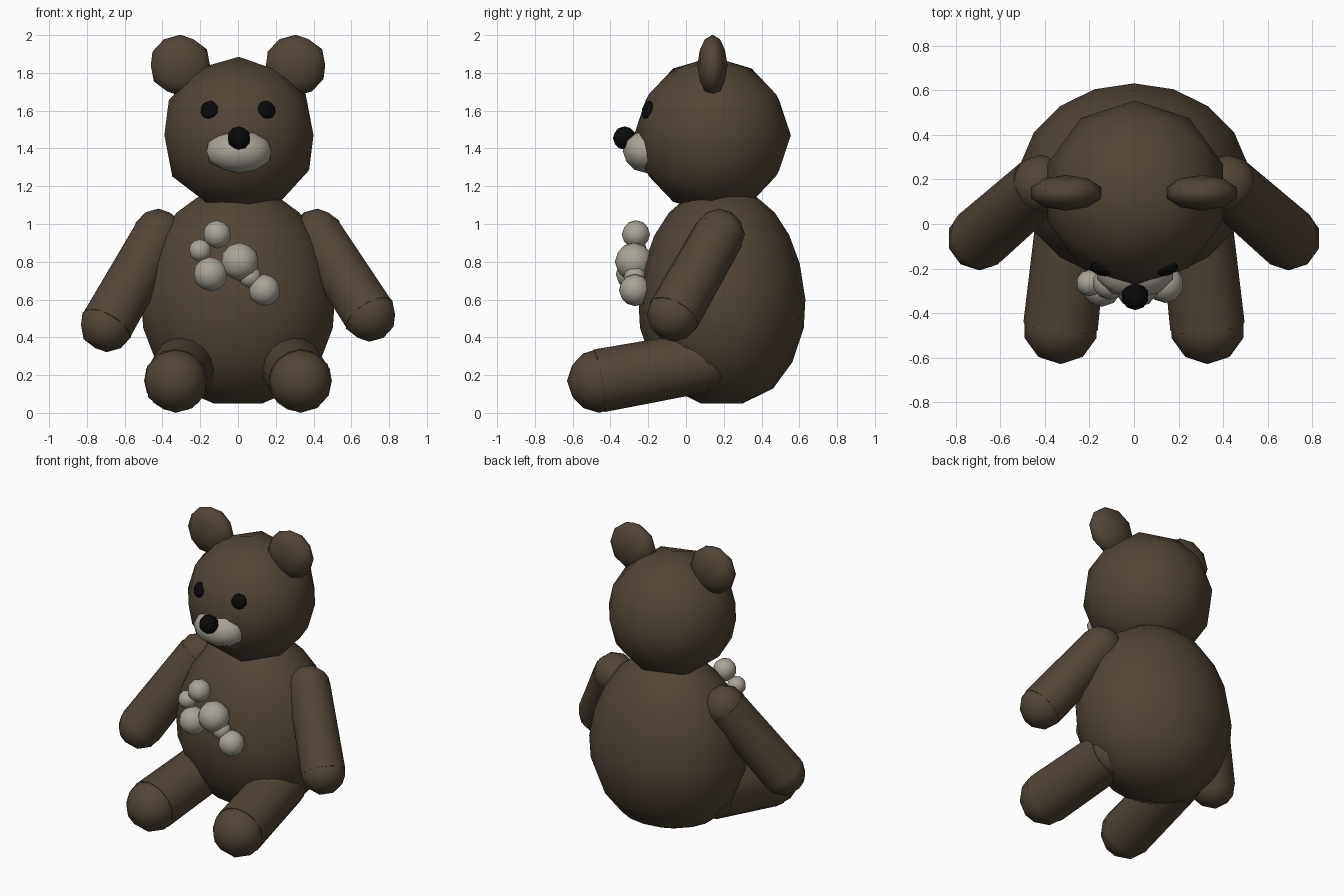
import bpy, bmesh, math
from mathutils import Vector, Matrix

cube = bpy.data.objects.get("Cube")
if cube:
    bpy.data.objects.remove(cube, do_unlink=True)


def material(name, rgb):
    m = bpy.data.materials.new(name)
    m.use_nodes = True
    m.diffuse_color = (*rgb, 1)
    bsdf = m.node_tree.nodes["Principled BSDF"]
    bsdf.inputs["Base Color"].default_value = (*rgb, 1)
    bsdf.inputs["Roughness"].default_value = 0.9
    return m


brown = material("brown_fur", (0.085, 0.06, 0.037))
cream = material("pale_grey_fur", (0.40, 0.37, 0.31))
black = material("black", (0.003, 0.003, 0.003))


def finish(name, bm, mat):
    bmesh.ops.recalc_face_normals(bm, faces=bm.faces)
    for f in bm.faces:
        f.smooth = True
    mesh = bpy.data.meshes.new(name)
    bm.to_mesh(mesh)
    bm.free()
    mesh.materials.append(mat)
    obj = bpy.data.objects.new(name, mesh)
    bpy.context.collection.objects.link(obj)
    return obj


def turn(direction):
    return Vector(direction).to_track_quat('Z', 'Y').to_matrix().to_4x4()


def ball(name, centre, radii, mat, detail=2, axis=(0, 0, 1)):
    bm = bmesh.new()
    place = Matrix.Translation(centre) @ turn(axis) @ Matrix.Diagonal((*radii, 1))
    bmesh.ops.create_icosphere(bm, subdivisions=detail, radius=1, matrix=place)
    return finish(name, bm, mat)


def limb(name, start, end, radius_start, radius_end, joints):
    # Straight tube with a rounded joint at each end
    start, end = Vector(start), Vector(end)
    span = end - start
    bm = bmesh.new()
    place = Matrix.Translation((start + end) / 2) @ turn(span)
    bmesh.ops.create_cone(bm, cap_ends=True, segments=16, radius1=radius_start,
                          radius2=radius_end, depth=span.length, matrix=place)
    tube = finish(name, bm, brown)
    for f in tube.data.polygons:
        f.use_smooth = len(f.vertices) == 4
    ball(joints[0], start, [radius_start * 1.01] * 3, brown)
    ball(joints[1], end, [radius_end * 1.01] * 3, brown)


# Egg-shaped body, turned from a profile of (half width, height)
profile = [(0.13, 0.05), (0.32, 0.13), (0.44, 0.27), (0.51, 0.45), (0.52, 0.6),
           (0.485, 0.79), (0.42, 0.94), (0.33, 1.06), (0.22, 1.14), (0.1, 1.18)]
bm = bmesh.new()
sides = 18
rings = []
for r, z in profile:
    angles = [2 * math.pi * i / sides for i in range(sides)]
    rings.append([bm.verts.new((r * math.sin(a), 0.19 + 0.85 * r * math.cos(a), z))
                  for a in angles])
for low, high in zip(rings, rings[1:]):
    for i in range(sides):
        j = (i + 1) % sides
        bm.faces.new((low[i], low[j], high[j], high[i]))
bm.faces.new(rings[0])
bm.faces.new(rings[-1])
finish("body", bm, brown)

# Head, muzzle and nose
ball("head", (0.005, 0.14, 1.47), (0.415, 0.415, 0.415), brown)
ball("muzzle", (0.005, -0.21, 1.385), (0.18, 0.125, 0.115), cream)
ball("nose", (0.005, -0.325, 1.455), (0.062, 0.062, 0.062), black)

for side, sx in (("right", -1), ("left", 1)):
    # Ears and eyes
    ball(side + "_ear", (sx * 0.305, 0.14, 1.84), (0.165, 0.08, 0.162), brown)
    eye_direction = (sx * 0.15, -0.36, 0.13)
    ball(side + "_eye", (sx * 0.152, -0.205, 1.605), (0.05, 0.05, 0.022), black,
         axis=eye_direction)

    # Arms hang a little lower on the right
    hand_height = 0.52 if sx > 0 else 0.465
    limb(side + "_arm", (sx * 0.42, 0.175, 0.945), (sx * 0.695, -0.065, hand_height),
         0.135, 0.142, (side + "_shoulder", side + "_hand"))

    # Legs stretched forward
    limb(side + "_leg", (sx * 0.27, 0.09, 0.27), (sx * 0.33, -0.46, 0.17),
         0.162, 0.168, (side + "_hip", side + "_foot"))

# Cluster of fluffy tufts on the chest
tufts = [(-0.11, -0.265, 0.945, 0.075), (-0.2, -0.265, 0.86, 0.06),
         (-0.145, -0.28, 0.735, 0.092), (0.01, -0.275, 0.8, 0.102),
         (0.065, -0.27, 0.72, 0.06), (0.14, -0.27, 0.65, 0.085)]
for n, (x, y, z, r) in enumerate(tufts):
    ball(f"chest_tuft_{n + 1}", (x, y, z), (r, r, r), cream)
